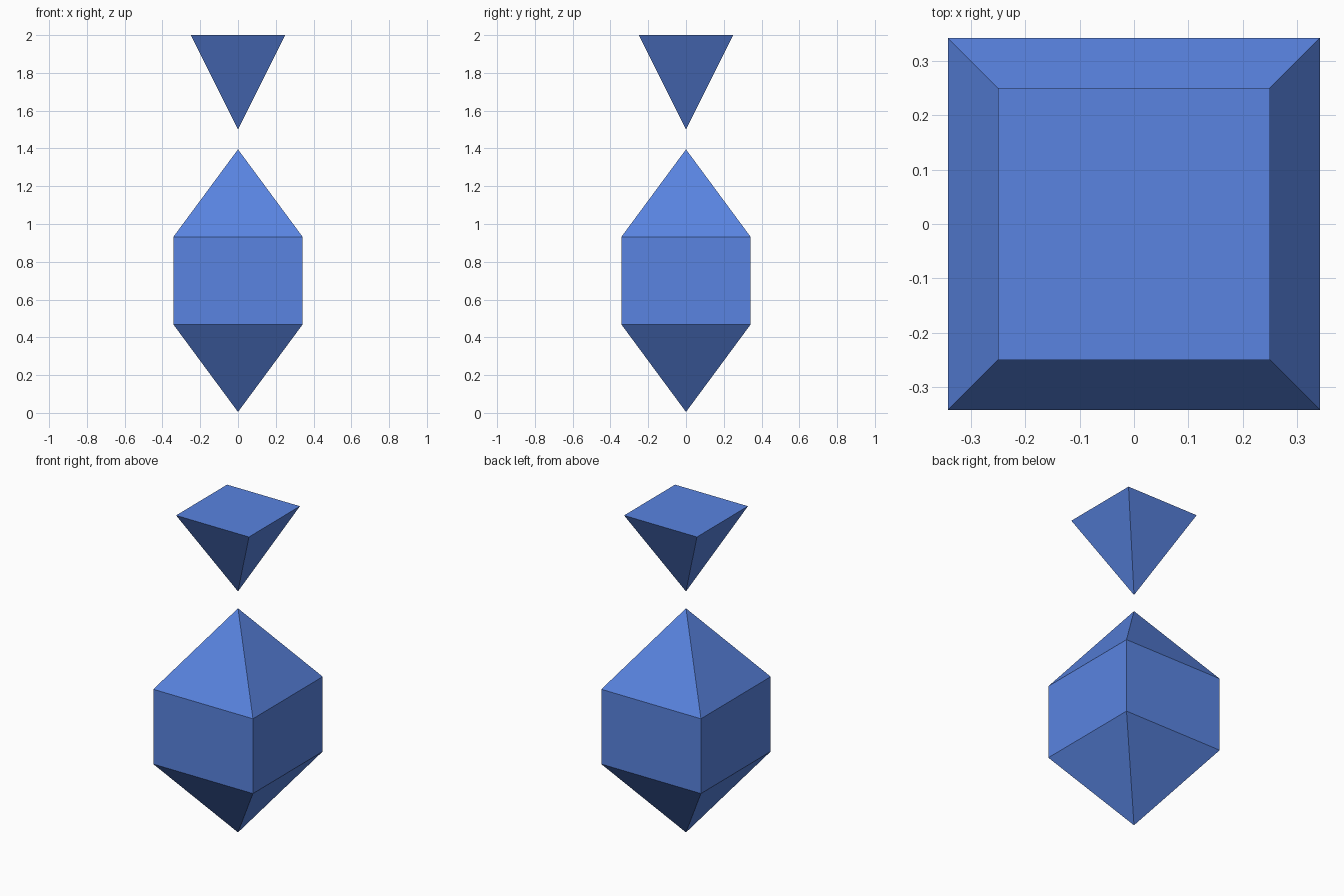
import bpy, bmesh

if "Cube" in bpy.data.objects:
    bpy.data.objects.remove(bpy.data.objects["Cube"])

blue = bpy.data.materials.new("blue")
blue.diffuse_color = (0.10, 0.23, 0.75, 1.0)
blue.use_nodes = True
blue.node_tree.nodes["Principled BSDF"].inputs["Base Color"].default_value = blue.diffuse_color


def square_stack(name, levels):
    """Loft square rings given as (half_width, z); zero width makes a point."""
    bm = bmesh.new()
    rings = []
    for h, z in levels:
        corners = [(-h, -h), (h, -h), (h, h), (-h, h)] if h else [(0, 0)]
        rings.append([bm.verts.new((x, y, z)) for x, y in corners])
    for a, b in zip(rings, rings[1:]):
        for i in range(4):
            j = (i + 1) % 4
            quad = [a[i % len(a)], a[j % len(a)], b[j % len(b)], b[i % len(b)]]
            bm.faces.new(list(dict.fromkeys(quad)))
    for ring in (rings[0], rings[-1]):
        if len(ring) == 4:
            bm.faces.new(ring)
    bmesh.ops.recalc_face_normals(bm, faces=bm.faces)
    mesh = bpy.data.meshes.new(name)
    bm.to_mesh(mesh)
    bm.free()
    mesh.materials.append(blue)
    obj = bpy.data.objects.new(name, mesh)
    bpy.context.collection.objects.link(obj)
    return obj


# Crystal body: pointed at both ends with a straight middle
square_stack("crystal_body", [(0, 0.005), (0.342, 0.468), (0.342, 0.932), (0, 1.395)])

# Floating marker: inverted pyramid pointing down at the body
square_stack("pointer_pyramid", [(0, 1.5), (0.25, 2.0)])
